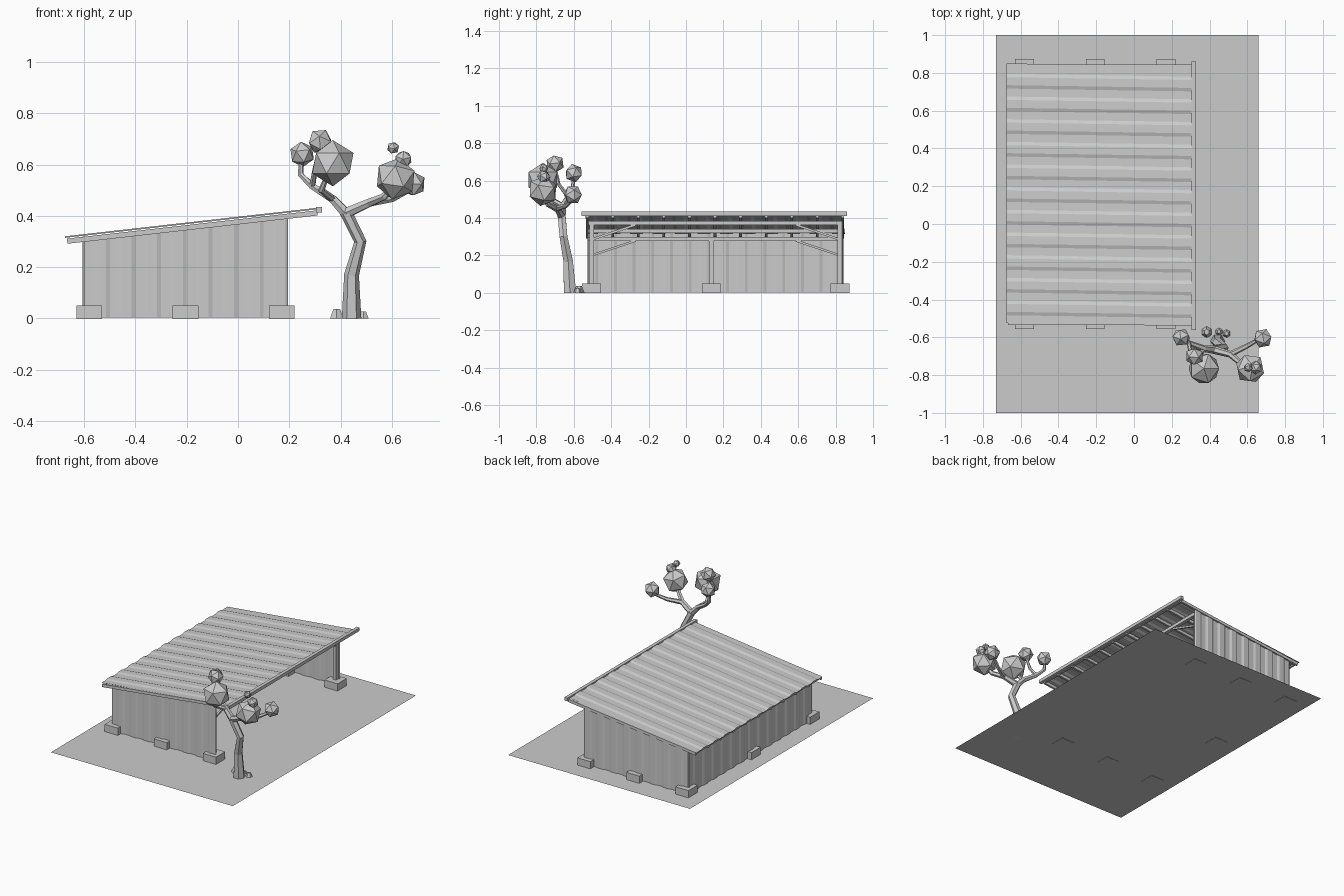
import bpy, math
from mathutils import Vector

if "Cube" in bpy.data.objects:
    bpy.data.objects.remove(bpy.data.objects["Cube"])

X0, X1, Y0, Y1 = -0.60, 0.195, -0.52, 0.835


def roof_z(x):
    return 0.318 + 0.113 * (x + 0.675)


def mesh_object(name, verts, faces):
    me = bpy.data.meshes.new(name)
    me.from_pydata(verts, [], faces)
    ob = bpy.data.objects.new(name, me)
    bpy.context.collection.objects.link(ob)
    return ob


def box(name, lo, hi):
    v = [(x, y, z) for x in (lo[0], hi[0]) for y in (lo[1], hi[1]) for z in (lo[2], hi[2])]
    f = [(0, 1, 3, 2), (4, 6, 7, 5), (0, 4, 5, 1), (2, 3, 7, 6), (0, 2, 6, 4), (1, 5, 7, 3)]
    return mesh_object(name, v, f)


def bar(name, a, b, w, h):
    # Rectangular timber between two points
    a, b = Vector(a), Vector(b)
    d = b - a
    ob = box(name, (-w / 2, -h / 2, 0), (w / 2, h / 2, d.length))
    ob.location = a
    ob.rotation_mode = 'QUATERNION'
    ob.rotation_quaternion = d.to_track_quat('Z', 'Y')
    return ob


def corrugated(name, length, period, depth, edge_a, edge_b):
    # Sheet swept along trapezoid ribs; edge functions map (distance, offset) to a point
    stations, t = [], 0.0
    shape = [(0, 0), (0.35, 0), (0.5, 1), (0.85, 1)]
    while t < length:
        for f, o in shape:
            if t + f * period < length:
                stations.append((t + f * period, o * depth))
        t += period
    stations.append((length, 0))
    verts, faces = [], []
    for i, (s, o) in enumerate(stations):
        verts += [edge_a(s, o), edge_b(s, o)]
        if i:
            faces.append((2 * i - 2, 2 * i, 2 * i + 1, 2 * i - 1))
    return mesh_object(name, verts, faces)


# Ground slab sheet
mesh_object("ground_sheet", [(-0.73, -1, 0), (0.66, -1, 0), (0.66, 1, 0), (-0.73, 1, 0)], [(0, 1, 2, 3)])

# Corrugated roof, ribs running down the slope
corrugated("roof_sheet", 1.375, 0.12, 0.006,
           lambda s, o: (-0.675, -0.525 + s, roof_z(-0.675) - 0.004 + o),
           lambda s, o: (0.32, -0.54 + s, roof_z(0.32) - 0.004 + o))

# Ridge flashing on the high edge
box("ridge_cap", (0.305, -0.56, 0.412), (0.328, 0.86, 0.434))

# Corrugated walls
for name, y, sgn in (("front_wall", Y0, -1), ("back_wall", Y1, 1)):
    corrugated(name, X1 - X0, 0.1, 0.006,
               lambda s, o: (X0 + s, y + sgn * o, 0.003),
               lambda s, o: (X0 + s, y + sgn * o, roof_z(X0 + s) - 0.008))
corrugated("left_wall", Y1 - Y0, 0.1, 0.006,
           lambda s, o: (X0 - o, Y0 + s, 0.003),
           lambda s, o: (X0 - o, Y0 + s, roof_z(X0) - 0.008))

# Footings and posts, leaving the right side open
xs, ys = (-0.58, -0.205, 0.17), (-0.505, 0.135, 0.823)
for i, x in enumerate(xs):
    for j, y in enumerate(ys):
        if j == 1 and i > 0:
            continue
        box("footing", (x - 0.05, y - 0.05, -0.002), (x + 0.05, y + 0.05, 0.05))
        box("post", (x - 0.012, y - 0.012, 0.05), (x + 0.012, y + 0.012, roof_z(x) - 0.05))

# Long beams on the posts
for x in xs:
    z = roof_z(x) - 0.03
    box("long_beam", (x - 0.012, -0.52, z - 0.022), (x + 0.012, 0.835, z))

# Rafters under the roof
for k in range(11):
    y = -0.528 + k * 1.366 / 10
    bar("rafter", (-0.665, y, roof_z(-0.665) - 0.018), (0.31, y, roof_z(0.31) - 0.018), 0.014, 0.02)

# Purlins across the rafters at eaves
for x in (-0.66, 0.30):
    z = roof_z(x) - 0.009
    box("eave_strip", (x - 0.006, -0.53, z - 0.01), (x + 0.006, 0.84, z))

# Corner braces
for x in (xs[0], xs[2]):
    z = roof_z(x) - 0.05
    bar("brace", (x, -0.495, z - 0.075), (x, -0.27, z), 0.012, 0.012)
    bar("brace", (x, 0.813, z - 0.075), (x, 0.588, z), 0.012, 0.012)


# Tree limbs as tapered six-sided tubes
def limb(name, pts):
    cu = bpy.data.curves.new(name, 'CURVE')
    cu.dimensions = '3D'
    cu.bevel_depth = 1.0
    cu.bevel_resolution = 1
    cu.use_fill_caps = True
    sp = cu.splines.new('POLY')
    sp.points.add(len(pts) - 1)
    for p, (x, y, z, r) in zip(sp.points, pts):
        p.co = (x, y, z, 1)
        p.radius = r
    sp.use_smooth = False
    ob = bpy.data.objects.new(name, cu)
    bpy.context.collection.objects.link(ob)


limb("trunk", [(0.443, -0.62, 0, 0.038), (0.443, -0.63, 0.17, 0.029),
               (0.477, -0.655, 0.3, 0.024), (0.42, -0.665, 0.415, 0.024)])
limb("left_branch", [(0.425, -0.665, 0.405, 0.022), (0.37, -0.66, 0.465, 0.018),
                     (0.29, -0.63, 0.515, 0.014), (0.245, -0.605, 0.56, 0.012), (0.245, -0.60, 0.62, 0.009)])
limb("left_twig", [(0.37, -0.66, 0.465, 0.015), (0.325, -0.72, 0.50, 0.013), (0.35, -0.76, 0.56, 0.009)])
limb("upper_twig", [(0.29, -0.63, 0.515, 0.012), (0.30, -0.68, 0.58, 0.01), (0.32, -0.70, 0.67, 0.008)])
limb("right_branch", [(0.42, -0.665, 0.41, 0.022), (0.51, -0.69, 0.45, 0.018),
                      (0.57, -0.74, 0.475, 0.015), (0.61, -0.765, 0.53, 0.01)])
limb("right_twig", [(0.51, -0.69, 0.45, 0.016), (0.60, -0.645, 0.465, 0.013), (0.67, -0.605, 0.50, 0.009)])

# Foliage clumps and stones at the trunk base
clumps = [(0.37, -0.765, 0.605, 0.09), (0.32, -0.70, 0.69, 0.05), (0.25, -0.60, 0.64, 0.05),
          (0.615, -0.765, 0.545, 0.083), (0.682, -0.605, 0.525, 0.052), (0.645, -0.76, 0.62, 0.036),
          (0.605, -0.76, 0.665, 0.025)]
for i, (x, y, z, r) in enumerate(clumps):
    bpy.ops.mesh.primitive_ico_sphere_add(subdivisions=1, radius=r, location=(x, y, z), rotation=(0.4 * i, 0.3 * i, 0.7 * i))
    bpy.context.object.name = "foliage"
for x, y, r in ((0.385, -0.572, 0.03), (0.45, -0.57, 0.02), (0.49, -0.58, 0.022)):
    bpy.ops.mesh.primitive_cone_add(vertices=6, radius1=r, radius2=r * 0.5, depth=r * 1.2, location=(x, y, r * 0.6))
    bpy.context.object.name = "base_stone"
